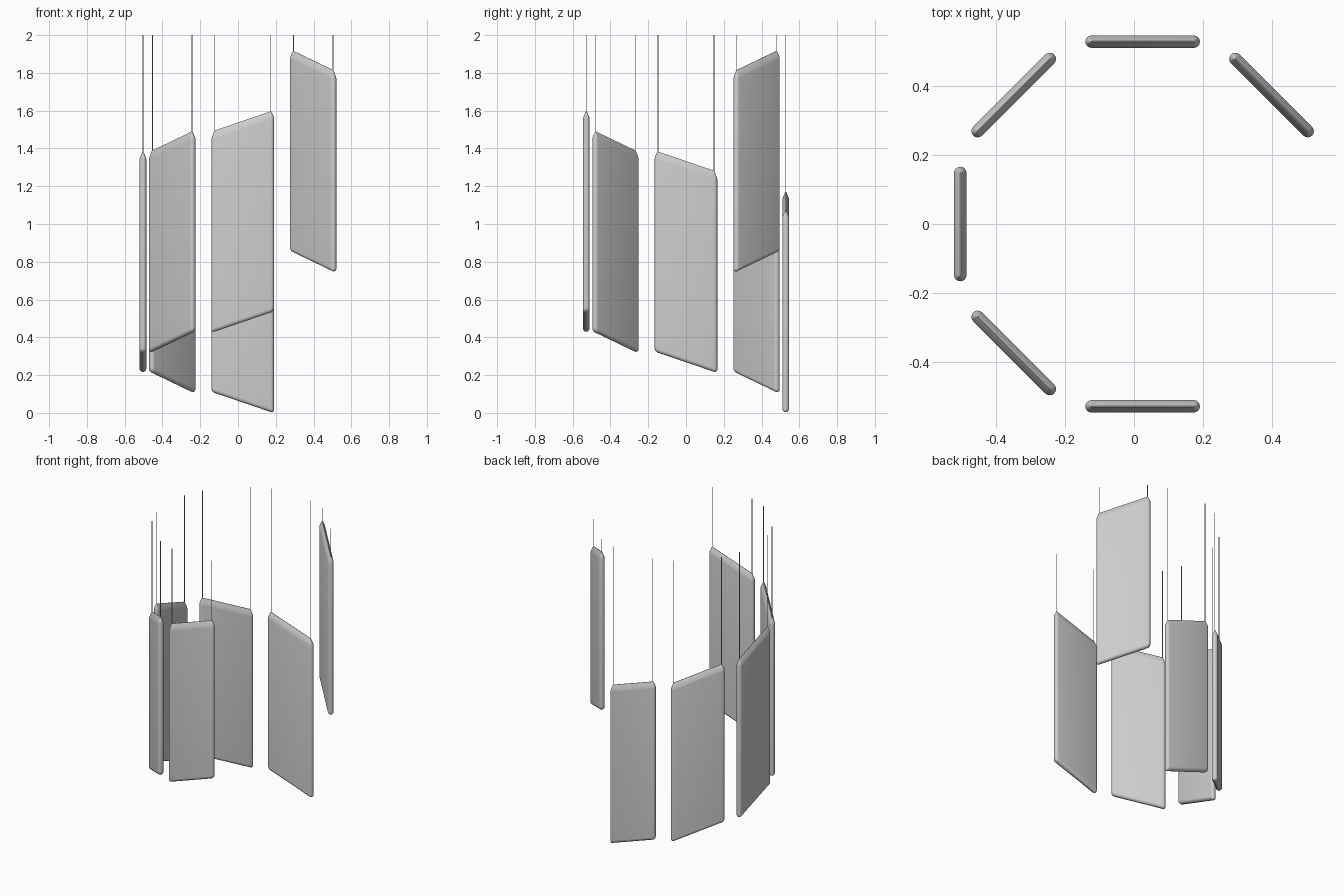
import bpy, bmesh, math
from mathutils import Matrix

cube = bpy.data.objects.get("Cube")
if cube:
    bpy.data.objects.remove(cube, do_unlink=True)

CENTRE_X, RING_RADIUS = 0.025, 0.528
HALF_SPAN, THICK, HEIGHT = 0.148, 0.018, 1.065
SLOPE, STEP, LOWEST_TOP = 0.34, 0.1065, 1.12
WIRE_RADIUS, CEILING = 0.002, 2.0


def make_material(name, colour):
    mat = bpy.data.materials.new(name)
    mat.use_nodes = True
    mat.diffuse_color = colour
    mat.node_tree.nodes["Principled BSDF"].inputs["Base Color"].default_value = colour
    return mat


grey = make_material("panel grey", (0.6, 0.6, 0.6, 1))


def add_object(name, bm, matrix, smooth_angle):
    bmesh.ops.recalc_face_normals(bm, faces=bm.faces)
    mesh = bpy.data.meshes.new(name)
    bm.to_mesh(mesh)
    bm.free()
    obj = bpy.data.objects.new(name, mesh)
    bpy.context.collection.objects.link(obj)
    obj.matrix_world = matrix
    mesh.materials.append(grey)
    bpy.ops.object.select_all(action='DESELECT')
    obj.select_set(True)
    bpy.context.view_layer.objects.active = obj
    bpy.ops.object.shade_smooth_by_angle(angle=math.radians(smooth_angle))


def capsule_ring(bm, radius, z, arc=8):
    # Rounded strip outline, sheared upward along its length
    ring = []
    for side in (1, -1):
        for i in range(arc + 1):
            a = math.pi * (i / arc - 0.5)
            x = side * (HALF_SPAN + radius * math.cos(a))
            y = side * radius * math.sin(a)
            ring.append(bm.verts.new((x, y, z + SLOPE * x)))
    return ring


def build_panel(name, matrix):
    # Rounded lower edge, straight body, tapered ridge on top
    levels = []
    for i in range(5):
        a = math.radians(10 + 20 * i)
        levels.append((THICK * math.sin(a), THICK * (1 - math.cos(a)) - HEIGHT))
    levels += [(THICK, THICK - HEIGHT), (THICK, -0.042),
               (THICK * 0.9, -0.033), (THICK * 0.2, -0.003), (THICK * 0.08, 0)]
    bm = bmesh.new()
    rings = [capsule_ring(bm, r, z) for r, z in levels]
    for low, high in zip(rings, rings[1:]):
        for i in range(len(low)):
            j = (i + 1) % len(low)
            bm.faces.new((low[i], low[j], high[j], high[i]))
    bm.faces.new(rings[0])
    bm.faces.new(rings[-1])
    add_object(name, bm, matrix, 35)


def build_wire(name, matrix, x, top):
    # Thin cable from the panel ridge to the ceiling height
    start = SLOPE * x - 0.01
    length = CEILING - top - start
    bm = bmesh.new()
    bmesh.ops.create_cone(bm, cap_ends=True, segments=8, radius1=WIRE_RADIUS,
                          radius2=WIRE_RADIUS, depth=length,
                          matrix=Matrix.Translation((x, 0, start + length / 2)))
    add_object(name, bm, matrix, 50)


# Panels climb around a circle in eighth turns, leaving two places open
places = {0: "back", 1: "back_right", 2: "right", 3: "front_right",
          4: "front", 7: "back_left"}
for k, place in places.items():
    turn = math.radians(90 + 45 * k)
    top = LOWEST_TOP + STEP * k
    matrix = (Matrix.Translation((CENTRE_X + RING_RADIUS * math.cos(turn),
                                  RING_RADIUS * math.sin(turn), top))
              @ Matrix.Rotation(turn + math.pi / 2, 4, 'Z'))
    build_panel(place + "_panel", matrix)
    for label, x in (("lower", -HALF_SPAN), ("upper", HALF_SPAN)):
        build_wire(f"{place}_{label}_wire", matrix, x, top)
